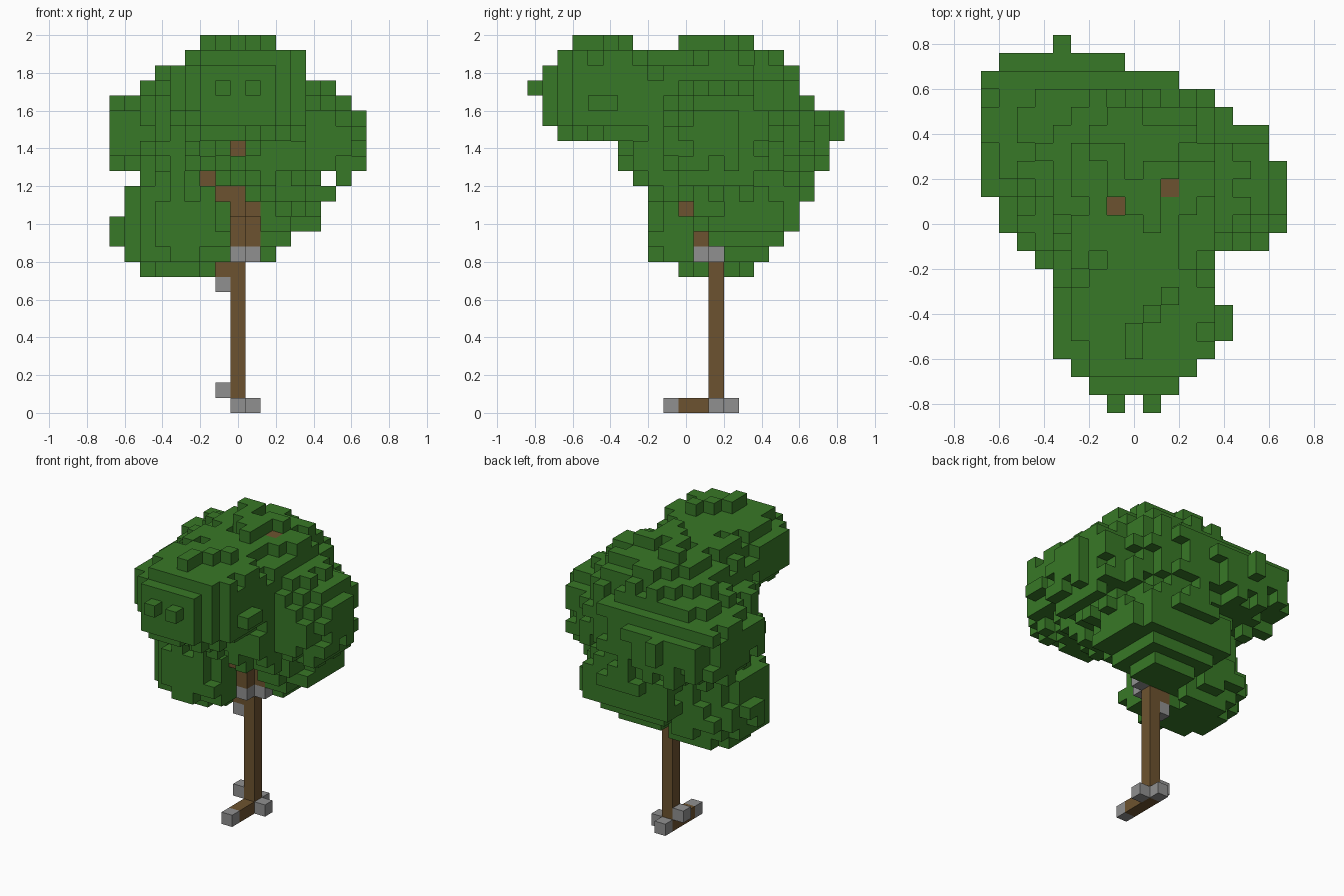
import bpy
import bmesh
import random
from mathutils import Vector

UNIT = 0.08
random.seed(4)

if "Cube" in bpy.data.objects:
    bpy.data.objects.remove(bpy.data.objects["Cube"], do_unlink=True)


def make_material(name, color):
    mat = bpy.data.materials.new(name)
    mat.use_nodes = True
    mat.diffuse_color = (*color, 1)
    mat.node_tree.nodes["Principled BSDF"].inputs["Base Color"].default_value = (*color, 1)
    return mat


leaf_green = make_material("leaf green", (0.039, 0.188, 0.02))
bark_brown = make_material("bark brown", (0.152, 0.086, 0.029))
stone_grey = make_material("stone grey", (0.28, 0.28, 0.28))


def run(start, end):
    """Blocks along a straight line between two grid cells."""
    a, b = Vector(start), Vector(end)
    steps = max(1, int(max(abs(c) for c in b - a)))
    return {tuple(round(c) for c in a.lerp(b, s / steps)) for s in range(steps + 1)}


# Stone blocks at the root tips and around the trunk top
root_stones = {(0, -1, 0), (1, 2, 0), (0, 3, 0), (-1, 2, 1)}
crown_stones = {(0, 1, 10), (1, 2, 10), (-1, 2, 8)}

# Trunk, root and the branches that lead into the crown
trunk = run((0, 2, 0), (0, 2, 14))
root = run((0, 0, 0), (0, 1, 0))
branches = (
    run((-1, 2, 9), (-3, 2, 12))
    | run((0, 1, 11), (0, 1, 12))
    | run((1, 2, 11), (1, 1, 13))
    | run((0, 0, 13), (0, 0, 14))
    | run((-1, 0, 14), (-2, 0, 15))
    | run((0, 0, 14), (0, -2, 17))
    | run((0, 2, 14), (2, 2, 23))
    | run((0, 2, 14), (-1, 1, 22))
) - trunk

# Leaf clusters: centre and radii
CLUSTERS = [
    (Vector((0.0, 0.16, 1.50)), Vector((0.51, 0.52, 0.50))),      # central
    (Vector((0.03, -0.40, 1.70)), Vector((0.40, 0.46, 0.28))),    # front
    (Vector((0.32, 0.16, 1.44)), Vector((0.39, 0.34, 0.30))),     # left
    (Vector((-0.32, 0.42, 1.50)), Vector((0.41, 0.41, 0.27))),    # back right
    (Vector((-0.31, 0.11, 0.99)), Vector((0.37, 0.34, 0.30))),    # low right
    (Vector((0.08, 0.36, 1.08)), Vector((0.38, 0.34, 0.31))),     # low back
]

# Single leaf blocks on top of the front cluster and below the back right one
tufts = {(0, -7, 24), (0, -6, 24), (1, -5, 24), (2, -4, 24), (-8, 4, 15)}

# Crown outline limits in cells: x and y range by layer, x range by row
LAYER_START = 9
X_BY_LAYER = [(-6, -2), (-7, 2), (-8, 3), (-8, 5), (-7, 5), (-7, 6), (-8, 7), (-8, 8),
              (-8, 8), (-8, 8), (-8, 8), (-8, 7), (-6, 6), (-5, 4), (-4, 4), (-3, 2)]
Y_BY_LAYER = [(0, 4), (-2, 5), (-2, 6), (-2, 7), (-2, 7), (-3, 8), (-4, 8), (-4, 9),
              (-4, 9), (-8, 10), (-9, 10), (-9, 8), (-10, 7), (-9, 7), (-8, 6), (0, 4)]
X_BY_ROW = [(-1, 1), (-2, 2), (-3, 3), (-4, 4), (-4, 5), (-4, 5), (-4, 4), (-4, 4),
            (-5, 4), (-6, 7), (-7, 8), (-7, 8), (-8, 8), (-8, 8), (-8, 7), (-8, 7),
            (-8, 5), (-8, 4), (-8, 2), (-7, -1), (-4, -4)]


def within(value, limits):
    return limits[0] <= value <= limits[1]


def is_gap(i, j, k):
    """Openings in the leaves that reveal the wood."""
    front = (i in (0, 1) and 10 <= k <= 14 and j <= 1) \
        or (i == -1 and k == 14 and j <= 0) \
        or (i == -2 and k == 15 and j < 0) \
        or (i == 0 and k == 17 and j < -2)
    side = i > 0 and ((j == 0 and k == 13) or (j == 1 and k == 11)
                      or (j in (1, 2) and k == 10))
    above = ((i, j) == (-1, 1) and k > 22) or ((i, j) == (2, 2) and k > 23)
    notch = (i in (-7, 6) and k == 15) or (i == 0 and j == -10)
    return front or side or above or notch


def in_cluster(cell):
    point = Vector((cell[0], cell[1], cell[2] + 0.5)) * UNIT
    limit = random.uniform(0.89, 1.1)
    for center, radii in CLUSTERS:
        offset = point - center
        if Vector(offset[a] / radii[a] for a in range(3)).length < limit:
            return True
    return False


DIRECTIONS = [Vector(d) for d in ((1, 0, 0), (-1, 0, 0), (0, 1, 0),
                                  (0, -1, 0), (0, 0, 1), (0, 0, -1))]


def neighbours(cell):
    return [tuple(int(c) for c in Vector(cell) + d) for d in DIRECTIONS]


# Crown of leaf blocks
solid = root_stones | crown_stones | trunk | root | branches
leaves = set(tufts)
for layer, (x_range, y_range) in enumerate(zip(X_BY_LAYER, Y_BY_LAYER)):
    k = layer + LAYER_START
    for j in range(y_range[0], y_range[1] + 1):
        for i in range(x_range[0], x_range[1] + 1):
            cell = (i, j, k)
            if within(i, X_BY_ROW[j + 10]) and cell not in solid \
                    and not is_gap(i, j, k) and in_cluster(cell):
                leaves.add(cell)
leaves = {c for c in leaves if any(n in leaves for n in neighbours(c))}
solid |= leaves


def build_blocks(name, cells, material):
    """Mesh the exposed block sides and merge the flat areas."""
    bm = bmesh.new()
    corners = {}

    def corner(p):
        key = tuple(round(c * 2) for c in p)
        if key not in corners:
            corners[key] = bm.verts.new((p + Vector((0, 0, 0.5))) * UNIT)
        return corners[key]

    for cell in sorted(cells):
        for d, other in zip(DIRECTIONS, neighbours(cell)):
            if other in solid:
                continue
            u = Vector((d.y, d.z, d.x)) / 2
            v = d.cross(u)
            middle = Vector(cell) + d / 2
            quad = [corner(middle + a * u + b * v)
                    for a, b in ((-1, -1), (1, -1), (1, 1), (-1, 1))]
            bm.faces.new(quad)
    bmesh.ops.dissolve_limit(bm, angle_limit=0.01, verts=bm.verts[:], edges=bm.edges[:])
    bmesh.ops.triangulate(bm, faces=[f for f in bm.faces if len(f.verts) > 4])
    mesh = bpy.data.meshes.new(name)
    bm.to_mesh(mesh)
    bm.free()
    mesh.materials.append(material)
    bpy.context.collection.objects.link(bpy.data.objects.new(name, mesh))


build_blocks("leaf_crown", leaves, leaf_green)
build_blocks("trunk", trunk, bark_brown)
build_blocks("front_root", root, bark_brown)
build_blocks("branches", branches, bark_brown)
build_blocks("root_stones", root_stones, stone_grey)
build_blocks("crown_stones", crown_stones, stone_grey)
